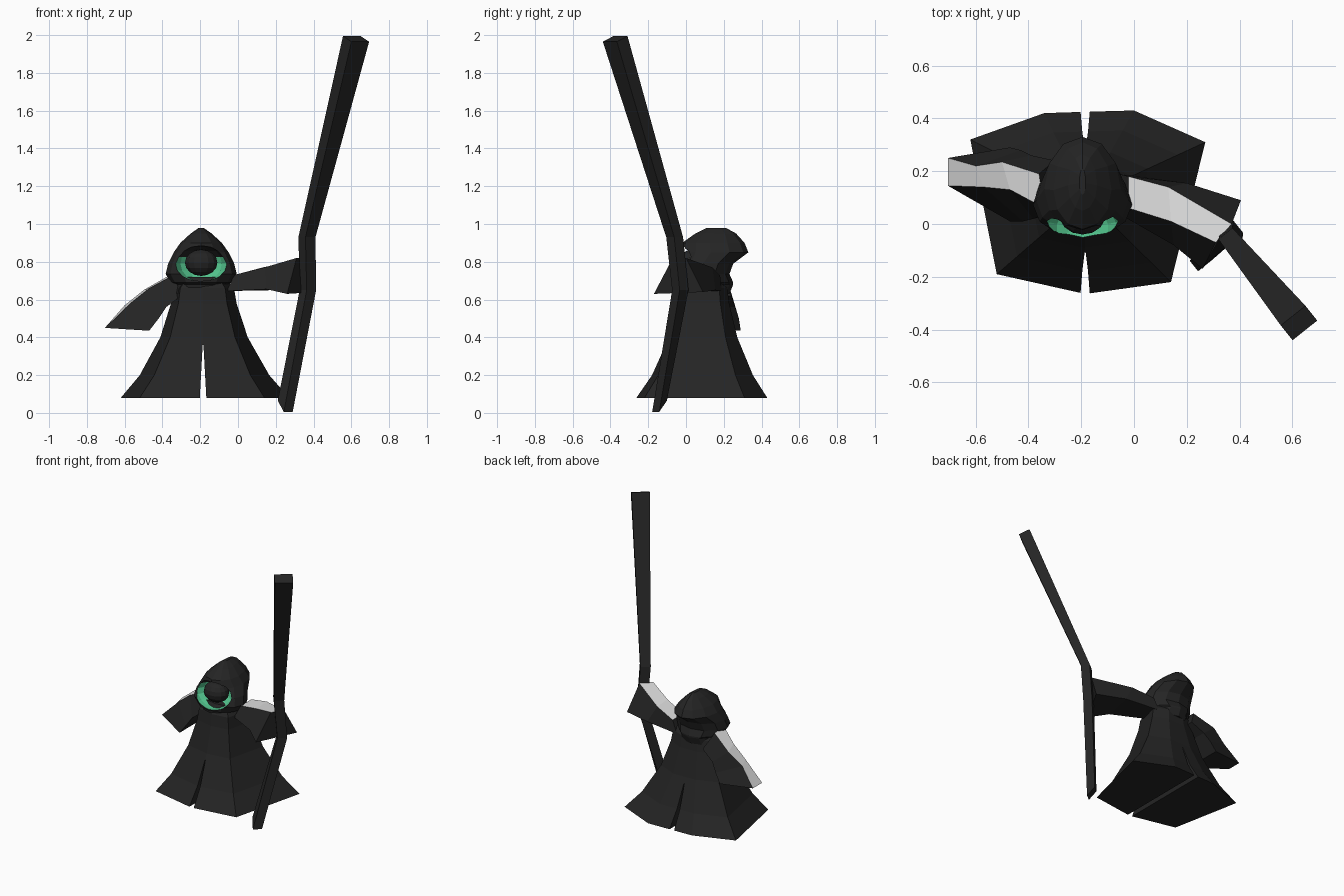
import bpy, bmesh, math
from mathutils import Vector

if "Cube" in bpy.data.objects:
    bpy.data.objects.remove(bpy.data.objects["Cube"], do_unlink=True)


def material(name, rgb):
    m = bpy.data.materials.new(name)
    m.use_nodes = True
    m.diffuse_color = (*rgb, 1)
    m.node_tree.nodes["Principled BSDF"].inputs["Base Color"].default_value = (*rgb, 1)
    return m


black = material("black cloth", (0.018, 0.018, 0.018))
white = material("white trim", (0.75, 0.75, 0.75))
green = material("green lining", (0.09, 0.58, 0.28))


def finish(name, bm, mats):
    bmesh.ops.recalc_face_normals(bm, faces=bm.faces)
    me = bpy.data.meshes.new(name)
    bm.to_mesh(me)
    bm.free()
    ob = bpy.data.objects.new(name, me)
    bpy.context.collection.objects.link(ob)
    for m in mats:
        me.materials.append(m)
    return ob


def loft(name, rings, mats=(black,), painted_side=None):
    """Skin a closed solid through rings; one side may take the second material."""
    bm = bmesh.new()
    rows = [[bm.verts.new(p) for p in ring] for ring in rings]
    n = len(rows[0])
    for a, b in zip(rows, rows[1:]):
        for i in range(n):
            j = (i + 1) % n
            f = bm.faces.new((a[i], a[j], b[j], b[i]))
            f.material_index = int(i == painted_side)
    bm.faces.new(rows[0])
    bm.faces.new(rows[-1])
    return finish(name, bm, mats)


def ellipsoid(name, center, radii, mats, rule=None):
    bm = bmesh.new()
    bmesh.ops.create_uvsphere(bm, u_segments=14, v_segments=8, radius=1)
    for v in bm.verts:
        v.co = Vector(c + r * k for c, r, k in zip(center, radii, v.co))
    for f in bm.faces:
        f.material_index = int(bool(rule and rule(f.calc_center_median())))
    return finish(name, bm, mats)


def cut(ob, cutter):
    cutter.hide_render = True
    mod = ob.modifiers.new("cut", "BOOLEAN")
    mod.operation = "DIFFERENCE"
    mod.solver = "EXACT"
    mod.object = cutter
    bpy.context.view_layer.objects.active = ob
    bpy.ops.object.modifier_apply(modifier=mod.name)
    bpy.data.objects.remove(cutter, do_unlink=True)


# Robe: flared hem outline shrinking to the shoulders
CX, CY = -0.185, 0.10
hem = [(CX, -0.265), (0.14, -0.22), (0.27, 0.31), (0, 0.43), (CX, 0.425),
       (-0.34, 0.42), (-0.62, 0.32), (-0.52, -0.19)]
levels = [(0.08, 1), (0.2, 0.77), (0.4, 0.52), (0.58, 0.39), (0.66, 0.36), (0.72, 0.25)]
robe = loft("robe", [[(CX + (x - CX) * s, CY + (y - CY) * s, z) for x, y in hem]
                     for z, s in levels])

# Slit splitting the robe from front to back
wedge = [(-0.018, 0.07), (0.018, 0.07), (0.002, 0.36), (-0.002, 0.36)]
cut(robe, loft("slit_cutter", [[(CX + x, y, z) for x, z in wedge] for y in (-0.5, 0.7)]))

# Sleeves: rings run top front, top back, bottom back, bottom front
loft("right_sleeve", [
    [(-0.34, 0.06, 0.73), (-0.36, 0.19, 0.73), (-0.30, 0.24, 0.62), (-0.30, 0.04, 0.62)],
    [(-0.47, 0.13, 0.66), (-0.50, 0.235, 0.65), (-0.39, 0.26, 0.56), (-0.38, 0.02, 0.56)],
    [(-0.57, 0.14, 0.58), (-0.60, 0.22, 0.57), (-0.43, 0.28, 0.50), (-0.42, 0.01, 0.50)],
    [(-0.705, 0.145, 0.45), (-0.705, 0.25, 0.45), (-0.47, 0.29, 0.435), (-0.47, 0.01, 0.435)],
], (black, white), 0)
loft("left_sleeve", [
    [(-0.02, 0.06, 0.73), (-0.02, 0.18, 0.73), (-0.06, 0.19, 0.645), (-0.06, 0.04, 0.645)],
    [(0.14, 0.01, 0.77), (0.13, 0.14, 0.77), (0.20, 0.155, 0.65), (0.15, -0.08, 0.655)],
    [(0.31, -0.07, 0.82), (0.37, 0.0, 0.82), (0.405, 0.09, 0.64), (0.26, -0.17, 0.63)],
], (black, white), 0)

# Hood with collar: height, half width, front y, back y
HX = -0.195
hood_levels = [(0.63, 0.145, -0.02, 0.23), (0.68, 0.135, -0.03, 0.25),
               (0.69, 0.16, -0.05, 0.25), (0.735, 0.188, -0.055, 0.23),
               (0.79, 0.175, -0.04, 0.25), (0.85, 0.145, -0.03, 0.33),
               (0.90, 0.11, -0.02, 0.31), (0.95, 0.055, 0.05, 0.265),
               (0.98, 0.012, 0.11, 0.21)]


def hood_ring(z, rx, yf, yb, n=12):
    mid = yf + 0.45 * (yb - yf)
    ring = []
    for i in range(n):
        a = 2 * math.pi * i / n
        s = math.sin(a)
        ring.append((HX + rx * math.cos(a), mid + s * (yb - mid if s > 0 else mid - yf), z))
    return ring


hood = loft("hood", [hood_ring(*lv) for lv in hood_levels], (black, green))

# Hollow of the hood, lined green below, and the dark face inside
cut(hood, ellipsoid("hood_cutter", (HX, -0.02, 0.79), (0.14, 0.13, 0.095),
                    (black, green), lambda c: c.z < 0.81))
ellipsoid("face", (HX, 0.035, 0.795), (0.088, 0.075, 0.07), (black,))

# Staff: bent four-sided pole; center, half width, half depth
U, V = Vector((0.78, 0.62, 0)), Vector((0.62, -0.78, 0))
path = [((0.25, -0.14, 0.035), 0.03, 0.026, 0.03), ((0.37, -0.03, 0.65), 0.032, 0.03, 0),
        ((0.365, -0.06, 0.93), 0.034, 0.03, 0), ((0.625, -0.375, 1.98), 0.06, 0.036, 0.015)]
staff_rings = []
for c, w, d, tilt in path:
    staff_rings.append([Vector(c) + U * w * i + V * d * j + Vector((0, 0, -tilt * j))
                        for i, j in ((-1, -1), (1, -1), (1, 1), (-1, 1))])
loft("staff", staff_rings)
